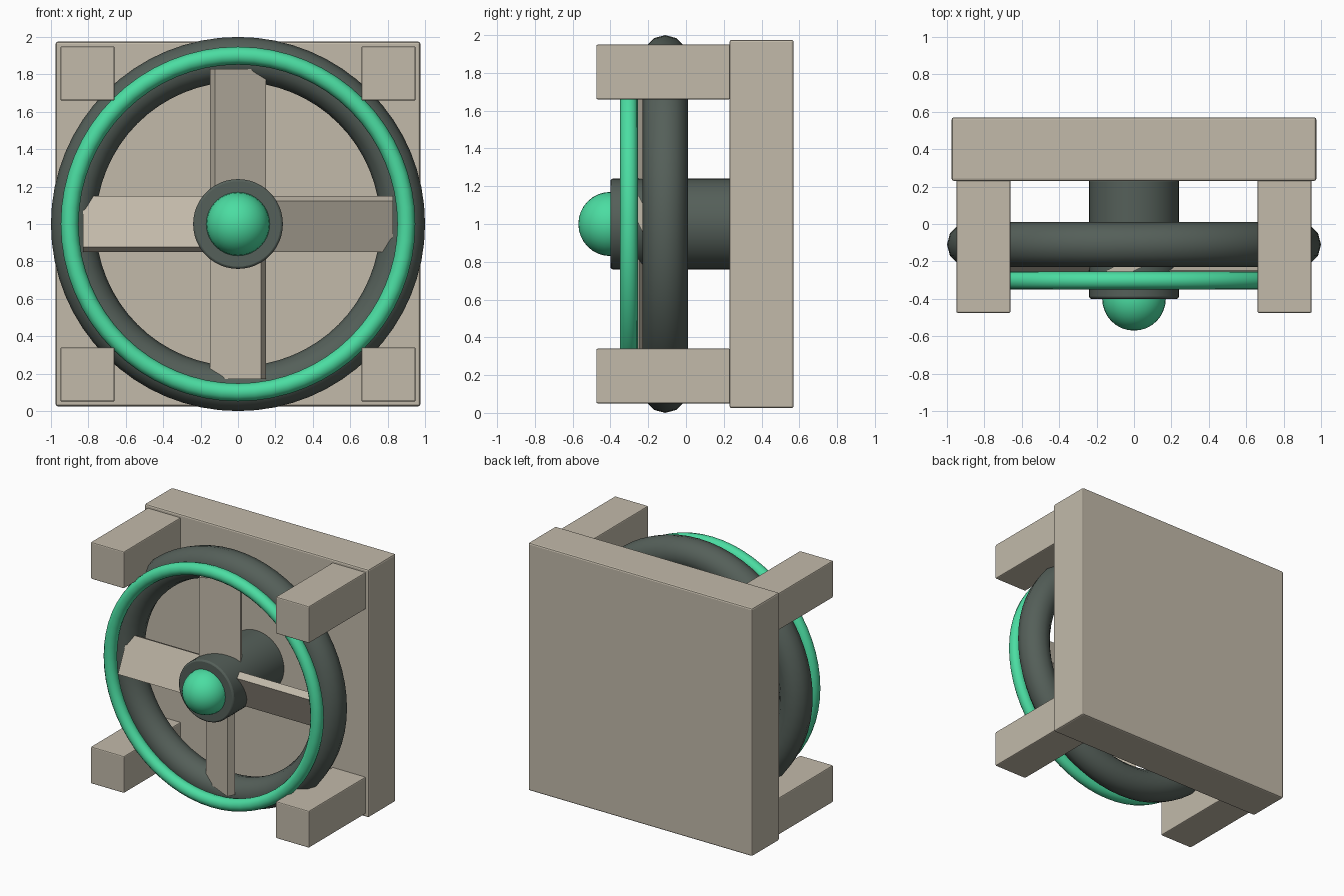
import bpy
import math
from mathutils import Matrix

cube = bpy.data.objects.get("Cube")
if cube:
    bpy.data.objects.remove(cube, do_unlink=True)

CENTRE_Z = 1.0
FACE_FRONT = (math.pi / 2, 0, 0)


def material(name, rgb):
    mat = bpy.data.materials.new(name)
    mat.use_nodes = True
    mat.diffuse_color = (*rgb, 1)
    mat.node_tree.nodes["Principled BSDF"].inputs["Base Color"].default_value = (*rgb, 1)
    return mat


STONE = material("warm stone", (0.54, 0.49, 0.40))
DARK = material("dark grey green", (0.09, 0.115, 0.10))
GREEN = material("bright green", (0.07, 0.72, 0.36))


def finish(name, mat, bevel=0):
    obj = bpy.context.object
    obj.name = name
    obj.data.materials.append(mat)
    if bevel:
        mod = obj.modifiers.new("soft edges", "BEVEL")
        mod.width = bevel
        mod.segments = 2
    return obj


def box(name, centre, size, mat, bevel=0):
    bpy.ops.mesh.primitive_cube_add(size=1, location=centre)
    bpy.context.object.scale = size
    bpy.ops.object.transform_apply(location=False, rotation=False, scale=True)
    return finish(name, mat, bevel)


def ring(name, y, major, minor, sides, mat):
    bpy.ops.mesh.primitive_torus_add(
        location=(0, y, CENTRE_Z), rotation=FACE_FRONT, major_radius=major,
        minor_radius=minor, major_segments=64, minor_segments=sides)
    bpy.ops.object.shade_smooth()
    return finish(name, mat)


# Back panel and four corner posts
box("back_panel", (0, 0.4, CENTRE_Z), (1.95, 0.34, 1.95), STONE, 0.012)
for side, sx in (("left", 1), ("right", -1)):
    for level, sz in (("upper", 1), ("lower", -1)):
        box(f"{level}_{side}_post", (sx * 0.805, -0.12, CENTRE_Z + sz * 0.805),
            (0.29, 0.71, 0.29), STONE, 0.008)

# Outer ring and slim front ring
ring("outer_ring", -0.11, 0.88, 0.12, 12, DARK)
ring("front_ring", -0.302, 0.90, 0.048, 12, GREEN)

# Hub and its domed cap
bpy.ops.mesh.primitive_cylinder_add(
    vertices=48, radius=0.24, depth=0.64, location=(0, -0.08, CENTRE_Z), rotation=FACE_FRONT)
hub = finish("hub", DARK, 0.012)
hub.modifiers["soft edges"].limit_method = "ANGLE"
bpy.ops.object.shade_smooth_by_angle(angle=math.radians(40))
bpy.ops.mesh.primitive_uv_sphere_add(
    segments=32, ring_count=16, radius=0.17, location=(0, -0.40, CENTRE_Z), rotation=FACE_FRONT)
bpy.ops.object.shade_smooth()
finish("hub_cap", GREEN)

# Four pitched fan blades
for i in range(4):
    blade = box(f"blade_{i + 1}", (0, 0, 0), (0.73, 0.065, 0.30), STONE)
    blade.matrix_world = (
        Matrix.Translation((0, -0.215, CENTRE_Z))
        @ Matrix.Rotation(-i * math.pi / 2, 4, "Y")
        @ Matrix.Translation((0.465, 0, 0))
        @ Matrix.Rotation(math.radians(25), 4, "X"))
